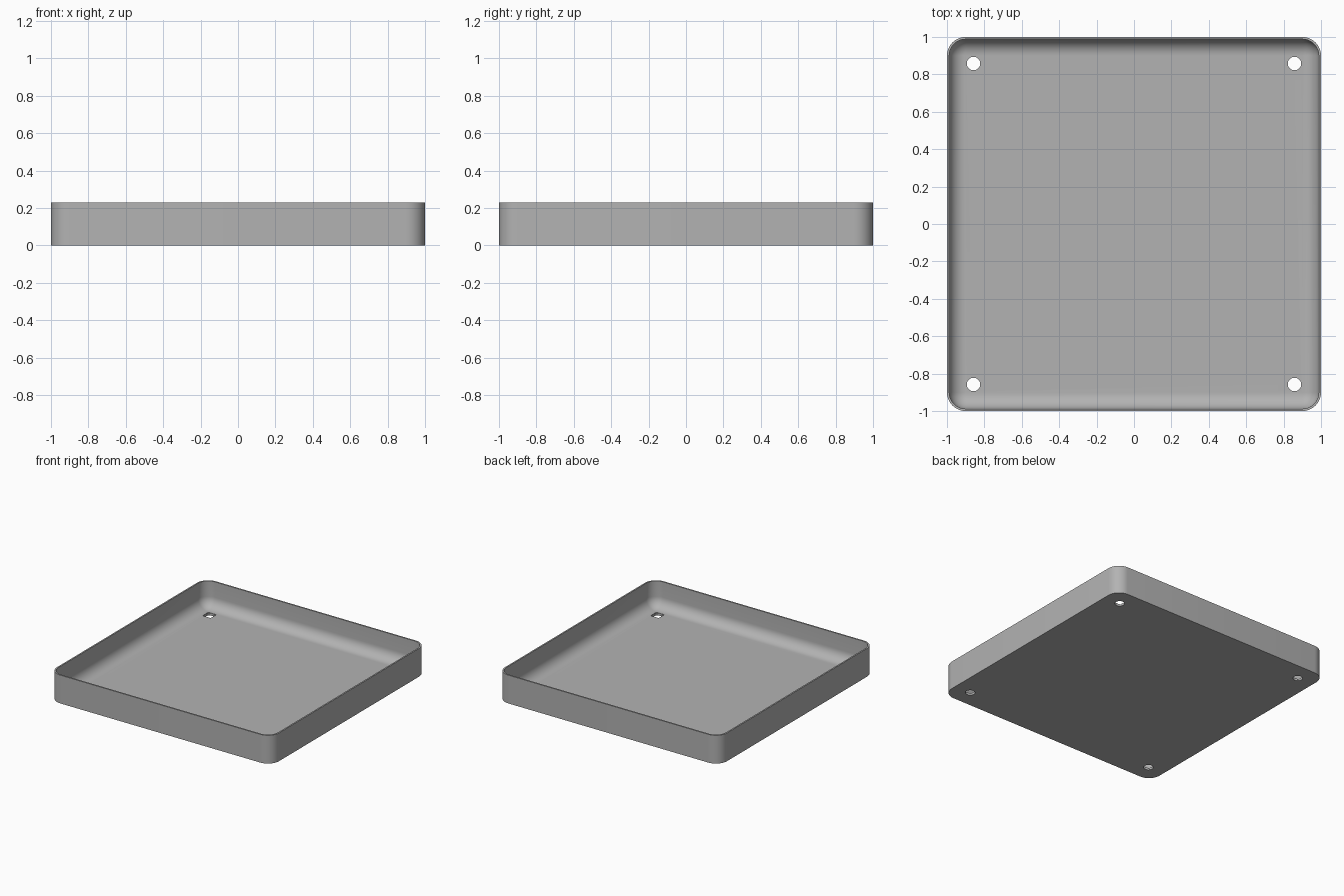
import bpy, bmesh, math

if "Cube" in bpy.data.objects:
    bpy.data.objects.remove(bpy.data.objects["Cube"])

H, FLOOR, WALL, R = 0.23, 0.02, 0.012, 0.1
FILLET = R - WALL - 0.003
HOLE, HOLE_R = 0.858, 0.036

mat = bpy.data.materials.new("plain grey")
mat.diffuse_color = (0.45, 0.45, 0.45, 1)
mat.use_nodes = True
mat.node_tree.nodes["Principled BSDF"].inputs["Base Color"].default_value = mat.diffuse_color


def ring(bm, inset, z, n=10):
    """Rounded-square loop of vertices, inset from the outer wall."""
    r, c = R - inset, 1 - R
    out = []
    for q, (sx, sy) in enumerate([(1, 1), (-1, 1), (-1, -1), (1, -1)]):
        for i in range(n + 1):
            a = math.pi / 2 * (q + i / n)
            out.append(bm.verts.new((sx * c + r * math.cos(a), sy * c + r * math.sin(a), z)))
    return out


# Tray shell: outer wall, rim, inner wall, filleted floor edge
profile = [(0, 0), (0, H), (WALL, H)]
for i in range(11):
    a = math.pi / 2 * i / 10
    profile.append((WALL + FILLET * (1 - math.cos(a)), FLOOR + FILLET * (1 - math.sin(a))))
bm = bmesh.new()
rings = [ring(bm, d, z) for d, z in profile]
for a, b in zip(rings, rings[1:]):
    for i in range(len(a)):
        j = (i + 1) % len(a)
        bm.faces.new((a[i], a[j], b[j], b[i]))
bm.faces.new(rings[0][::-1])
bm.faces.new(rings[-1])
bmesh.ops.recalc_face_normals(bm, faces=bm.faces[:])
me = bpy.data.meshes.new("tray")
bm.to_mesh(me)
bm.free()
me.materials.append(mat)
tray = bpy.data.objects.new("tray", me)
bpy.context.collection.objects.link(tray)


# Corner screw holes: round through-hole with a shallow square seat on top
def cutter(name, sides, radius, z0, z1, turn=0):
    bm = bmesh.new()
    for sx in (-1, 1):
        for sy in (-1, 1):
            res = bmesh.ops.create_cone(bm, cap_ends=True, segments=sides,
                                        radius1=radius, radius2=radius, depth=z1 - z0)
            for v in res["verts"]:
                x, y = v.co.x, v.co.y
                v.co.x = sx * HOLE + x * math.cos(turn) - y * math.sin(turn)
                v.co.y = sy * HOLE + x * math.sin(turn) + y * math.cos(turn)
                v.co.z += (z0 + z1) / 2
    m = bpy.data.meshes.new(name)
    bm.to_mesh(m)
    bm.free()
    ob = bpy.data.objects.new(name, m)
    bpy.context.collection.objects.link(ob)
    m.materials.append(mat)
    mod = tray.modifiers.new(name, "BOOLEAN")
    mod.operation, mod.solver, mod.object = "DIFFERENCE", "EXACT", ob
    return ob


square = [abs(math.cos(math.pi / 4 * k)) for k in (0, 1)]
cutters = [cutter("hole_cutter", 32, HOLE_R, -0.05, 0.1),
           cutter("seat_cutter", 4, HOLE_R * math.sqrt(2), 0.012, 0.1, math.pi / 4)]
bpy.context.view_layer.objects.active = tray
tray.select_set(True)
for name in [m.name for m in tray.modifiers]:
    bpy.ops.object.modifier_apply(modifier=name)
for ob in cutters:
    bpy.data.objects.remove(ob)
bpy.ops.object.shade_smooth_by_angle(angle=math.radians(30))
